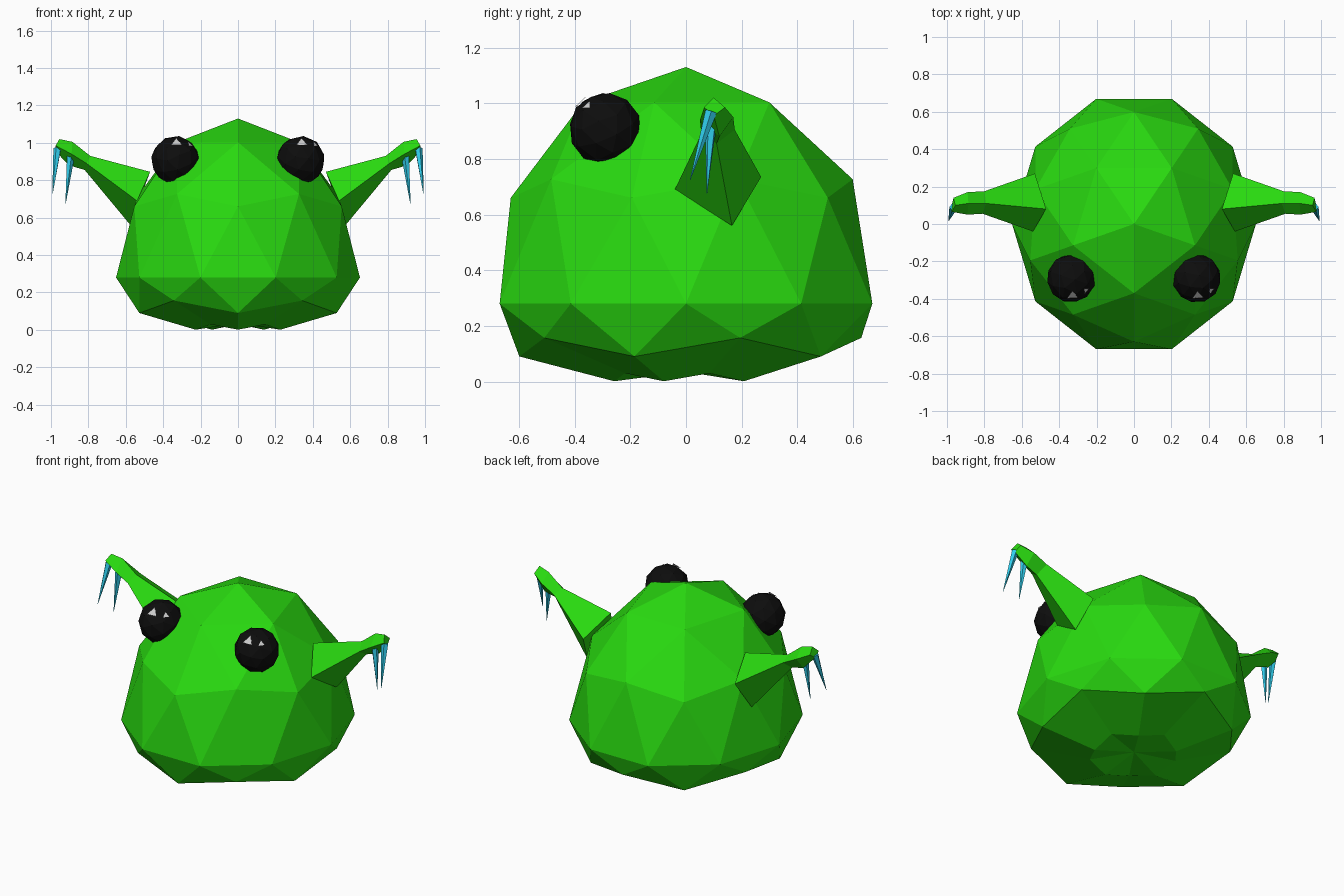
import bpy, bmesh, math
from mathutils import Vector, Matrix

if "Cube" in bpy.data.objects:
    bpy.data.objects.remove(bpy.data.objects["Cube"])


def material(name, color):
    m = bpy.data.materials.new(name)
    m.diffuse_color = (*color, 1)
    m.use_nodes = True
    m.node_tree.nodes["Principled BSDF"].inputs["Base Color"].default_value = m.diffuse_color
    return m


GREEN = material("green", (0.022, 0.70, 0.005))
BLACK = material("black", (0.004, 0.004, 0.004))
WHITE = material("white", (0.85, 0.85, 0.85))
CYAN = material("cyan", (0.03, 0.62, 0.85))


def finish(bm, name, mat):
    bmesh.ops.recalc_face_normals(bm, faces=bm.faces)
    me = bpy.data.meshes.new(name)
    bm.to_mesh(me)
    bm.free()
    me.materials.append(mat)
    ob = bpy.data.objects.new(name, me)
    bpy.context.collection.objects.link(ob)
    return ob


# Body: icosphere dome whose underside is tucked up into a shallow star
bm = bmesh.new()
bmesh.ops.create_icosphere(bm, subdivisions=2, radius=1,
                           matrix=Matrix.Rotation(-math.pi / 2, 4, 'Z'))
bmesh.ops.delete(bm, geom=[v for v in bm.verts if v.co.z < -0.7], context='VERTS')
for v in bm.verts:
    lift = 0.257 if v.co.z < -0.2 else 0
    v.co = Vector((v.co.x * 0.652, v.co.y * 0.704, v.co.z * 0.85 + 0.28 + lift))
rim = [e for e in bm.edges if e.is_boundary]
ext = bmesh.ops.extrude_edge_only(bm, edges=rim)["geom"]
for v in [g for g in ext if isinstance(g, bmesh.types.BMVert)]:
    v.co = Vector((v.co.x * 0.43, v.co.y * 0.43, (v.co.z - 0.09) * 0.43 + 0.001))
centre = bm.verts.new((0, 0, 0.035))
for e in [g for g in ext if isinstance(g, bmesh.types.BMEdge) and g.is_boundary]:
    bm.faces.new((e.verts[0], e.verts[1], centre))
finish(bm, "body", GREEN)

# Arm cross-sections (top, front, bottom, back) from the shoulder to the fingertip
ARM = [
    [(.47, .08, .845), (.54, -.04, .69), (.575, .165, .56), (.53, .27, .735)],
    [(.79, .11, .93), (.81, .055, .89), (.82, .11, .855), (.80, .175, .905)],
    [(.885, .11, 1.005), (.89, .05, .94), (.905, .12, .88), (.89, .17, .95)],
    [(.955, .10, 1.02), (.975, .065, .985), (.975, .10, .955), (.965, .14, .985)],
]


def add_arm(s, name):
    bm = bmesh.new()
    rings = [[bm.verts.new((s * x, y, z)) for x, y, z in r] for r in ARM]
    for a, b in zip(rings, rings[1:]):
        for i in range(4):
            j = (i + 1) % 4
            bm.faces.new((a[i], a[j], b[j], b[i]))
    bm.faces.new(rings[-1])
    bm.faces.new(rings[0])
    finish(bm, name, GREEN)


def add_claw(base, tip, name):
    base, tip = Vector(base), Vector(tip)
    d = tip - base
    rot = d.to_track_quat('Z', 'Y').to_matrix().to_4x4()
    bm = bmesh.new()
    bmesh.ops.create_cone(bm, cap_ends=True, segments=5, radius1=0.022, radius2=0.001,
                          depth=d.length,
                          matrix=Matrix.Translation((base + tip) / 2) @ rot)
    finish(bm, name, CYAN)


def add_glint(eye, direction, size, name):
    d = Vector(direction).normalized()
    rot = d.to_track_quat('Z', 'Y').to_matrix().to_4x4()
    bm = bmesh.new()
    bmesh.ops.create_circle(bm, cap_ends=True, segments=3, radius=size,
                            matrix=Matrix.Translation(Vector(eye) + d * 0.132) @ rot)
    finish(bm, name, WHITE)


for s, side in ((-1, "left"), (1, "right")):
    add_arm(s, side + "_arm")
    # Claws hanging under the hand
    add_claw((s * .965, .09, .97), (s * .992, .015, .725), side + "_outer_claw")
    add_claw((s * .895, .09, .93), (s * .922, .075, .675), side + "_inner_claw")
    # Eyes with two glints
    eye = (s * .335, -.29, .907)
    bm = bmesh.new()
    bmesh.ops.create_icosphere(bm, subdivisions=2, radius=0.131,
                               matrix=Matrix.Translation(eye) @ Matrix.Rotation(0.6 * s, 4, 'Z')
                               @ Matrix.Rotation(0.5, 4, 'X'))
    finish(bm, side + "_eye", BLACK)
    add_glint(eye, (.05, -.75, .75), 0.036, side + "_eye_large_glint")
    add_glint(eye, (.6, -.5, .65), 0.022, side + "_eye_small_glint")
